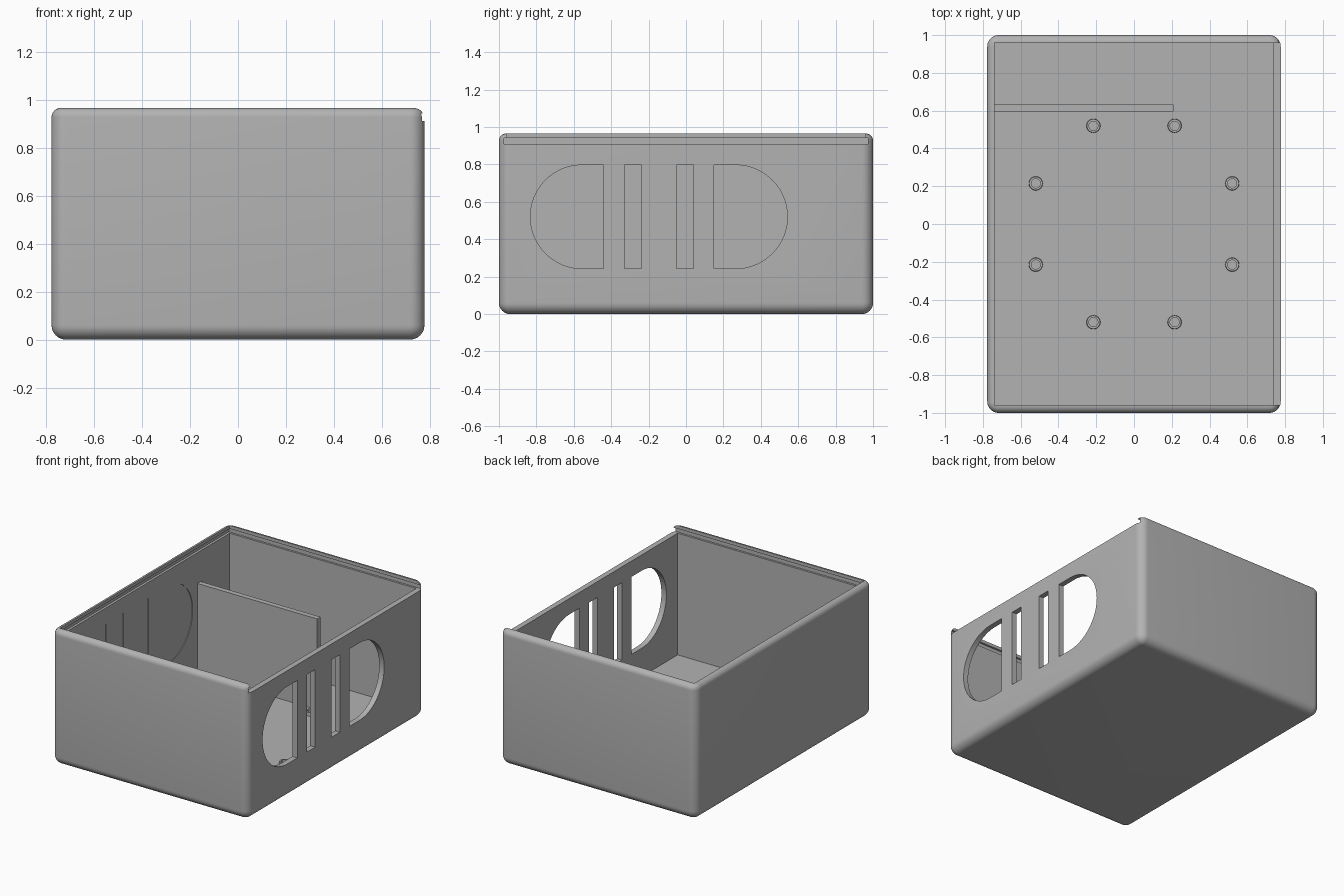
import bpy, bmesh
from math import sin, cos, pi, radians

if "Cube" in bpy.data.objects:
    bpy.data.objects.remove(bpy.data.objects["Cube"])

HX, HY, HEIGHT = 0.777, 1.0, 0.965   # outer half sizes and height
IX, IY, FLOOR = 0.738, 0.96, 0.04    # inner half sizes and floor level
RADIUS, TOP_ROUND = 0.06, 0.038
LEDGE, LIP = 0.91, 0.942             # lid groove, bottom and top

gray = bpy.data.materials.new("plain gray")
gray.use_nodes = True
gray.diffuse_color = (0.45, 0.45, 0.45, 1)
gray.node_tree.nodes["Principled BSDF"].inputs["Base Color"].default_value = gray.diffuse_color


def finish(bm, name):
    bmesh.ops.recalc_face_normals(bm, faces=bm.faces)
    mesh = bpy.data.meshes.new(name)
    bm.to_mesh(mesh)
    bm.free()
    ob = bpy.data.objects.new(name, mesh)
    bpy.context.collection.objects.link(ob)
    mesh.materials.append(gray)
    return ob


def smooth(ob):
    bpy.ops.object.select_all(action='DESELECT')
    ob.select_set(True)
    bpy.context.view_layer.objects.active = ob
    bpy.ops.object.shade_smooth_by_angle(angle=radians(30))


def block(name, x0, x1, y0, y1, z0, z1):
    bm = bmesh.new()
    bmesh.ops.create_cube(bm, size=1)
    for v in bm.verts:
        v.co = (x1 if v.co.x > 0 else x0, y1 if v.co.y > 0 else y0, z1 if v.co.z > 0 else z0)
    return finish(bm, name)


def prism_x(name, outline, x0, x1):
    """Extrude a (y, z) outline along x."""
    bm = bmesh.new()
    face = bm.faces.new([bm.verts.new((x0, y, z)) for y, z in outline])
    new = bmesh.ops.extrude_face_region(bm, geom=[face])["geom"]
    bmesh.ops.translate(bm, vec=(x1 - x0, 0, 0),
                        verts=[g for g in new if isinstance(g, bmesh.types.BMVert)])
    return finish(bm, name)


def cut(ob, cutter):
    cutter.hide_render = True
    mod = ob.modifiers.new("cut", 'BOOLEAN')
    mod.operation, mod.solver, mod.object = 'DIFFERENCE', 'EXACT', cutter
    bpy.context.view_layer.objects.active = ob
    bpy.ops.object.modifier_apply(modifier=mod.name)
    bpy.data.objects.remove(cutter)


def rounded_ring(bm, inset, z, steps=8):
    r = max(RADIUS - inset, 0.002)
    ring = []
    for k, (sx, sy) in enumerate([(1, 1), (-1, 1), (-1, -1), (1, -1)]):
        for i in range(steps + 1):
            a = (k + i / steps) * pi / 2
            ring.append(bm.verts.new((sx * (HX - inset - r) + r * cos(a),
                                      sy * (HY - inset - r) + r * sin(a), z)))
    return ring


# Outer body: stacked rounded rectangles, soft bottom and top edges
bm = bmesh.new()
levels = []
for i in range(9):
    a = i / 8 * pi / 2
    levels.append((RADIUS * (1 - sin(a)), RADIUS * (1 - cos(a))))
for i in range(7):
    a = i / 6 * pi / 2
    levels.append((TOP_ROUND * (1 - cos(a)), HEIGHT - TOP_ROUND * (1 - sin(a))))
rings = [rounded_ring(bm, inset, z) for inset, z in levels]
for low, high in zip(rings, rings[1:]):
    for i in range(len(low)):
        j = (i + 1) % len(low)
        bm.faces.new((low[i], low[j], high[j], high[i]))
bm.faces.new(rings[0][::-1])
bm.faces.new(rings[-1])
box = finish(bm, "box_body")

# Cavity, lid groove and lid entry through the left wall
cut(box, block("cavity", -IX, IX, -IY, IY, FLOOR, 1.2))
cut(box, block("lid_groove", -IX - 0.017, 1, -IY - 0.014, IY + 0.014, LEDGE, LIP))
cut(box, block("lid_entry", -IX + 0.002, 1, -IY + 0.002, IY - 0.002, LEDGE + 0.01, 1.2))

# Side vents: two half-round openings and two slots, faintly recessed opposite
Z0, Z1, MID = 0.243, 0.797, -0.145
R = (Z1 - Z0) / 2
for side in (-1, 1):
    flat, centre = MID + side * 0.295, MID + side * 0.41
    arc = [(centre + side * R * cos(a), Z0 + R + R * sin(a))
           for a in (pi * (i / 40 - 0.5) for i in range(41))]
    cut(box, prism_x("round_vent", [(flat, Z0)] + arc + [(flat, Z1)], -IX - 0.004, 1))
    near, far = MID + side * 0.093, MID + side * 0.185
    cut(box, prism_x("slot_vent", [(near, Z0), (far, Z0), (far, Z1), (near, Z1)], -IX - 0.004, 1))
smooth(box)

# Inner divider
block("divider", -IX, 0.21, 0.595, 0.632, FLOOR, 0.69)


# Hollow standoffs on the floor
def standoff(name, x, y):
    bm = bmesh.new()
    profile = [(0.024, FLOOR), (0.024, 0.065), (0.035, 0.065), (0.037, FLOOR)]
    verts = [bm.verts.new((r, 0, z)) for r, z in profile]
    edges = [bm.edges.new(pair) for pair in zip(verts, verts[1:])]
    bmesh.ops.spin(bm, geom=verts + edges, axis=(0, 0, 1), cent=(0, 0, 0),
                   angle=2 * pi, steps=32, use_merge=True)
    bmesh.ops.translate(bm, verts=bm.verts, vec=(x, y, 0))
    smooth(finish(bm, name))


for sx in (-1, 1):
    for sy in (-1, 1):
        standoff("standoff_end", sx * 0.215, sy * 0.52)
        standoff("standoff_side", sx * 0.52, sy * 0.215)
